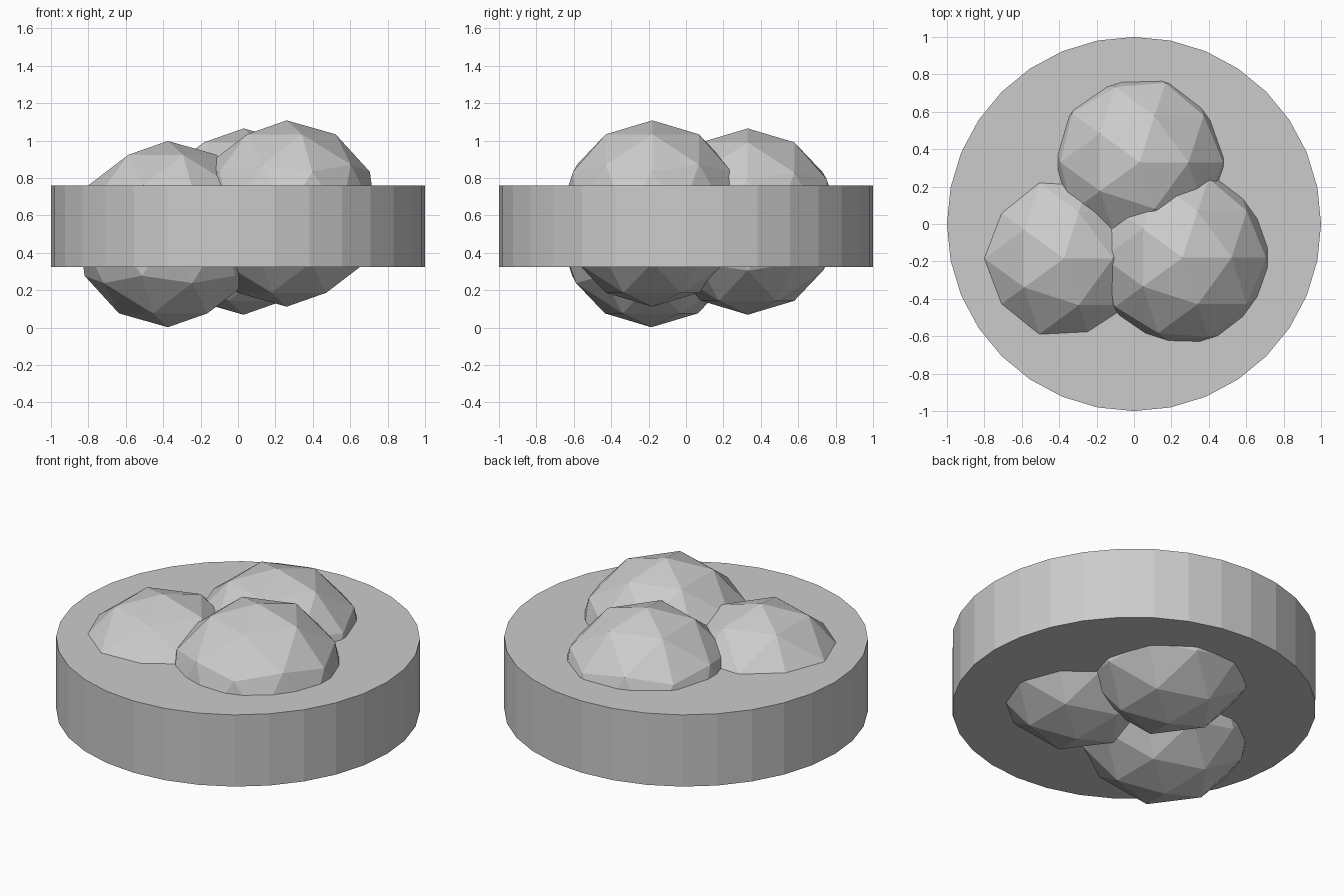
import bpy

if "Cube" in bpy.data.objects:
    bpy.data.objects.remove(bpy.data.objects["Cube"])

# Round 32-sided disc
Z_LOW, Z_HIGH = 0.325, 0.76
bpy.ops.mesh.primitive_cylinder_add(
    vertices=32, radius=1.0, depth=Z_HIGH - Z_LOW,
    location=(0, 0, (Z_LOW + Z_HIGH) / 2))
bpy.context.object.name = "disc"


# Three faceted balls pushed through the disc
def ball(name, centre, radius=0.498):
    bpy.ops.mesh.primitive_ico_sphere_add(
        subdivisions=2, radius=radius, location=centre)
    bpy.context.object.name = name


ball("left_ball", (-0.375, -0.185, 0.50))
ball("right_ball", (0.26, -0.18, 0.61))
ball("back_ball", (0.03, 0.33, 0.567))
